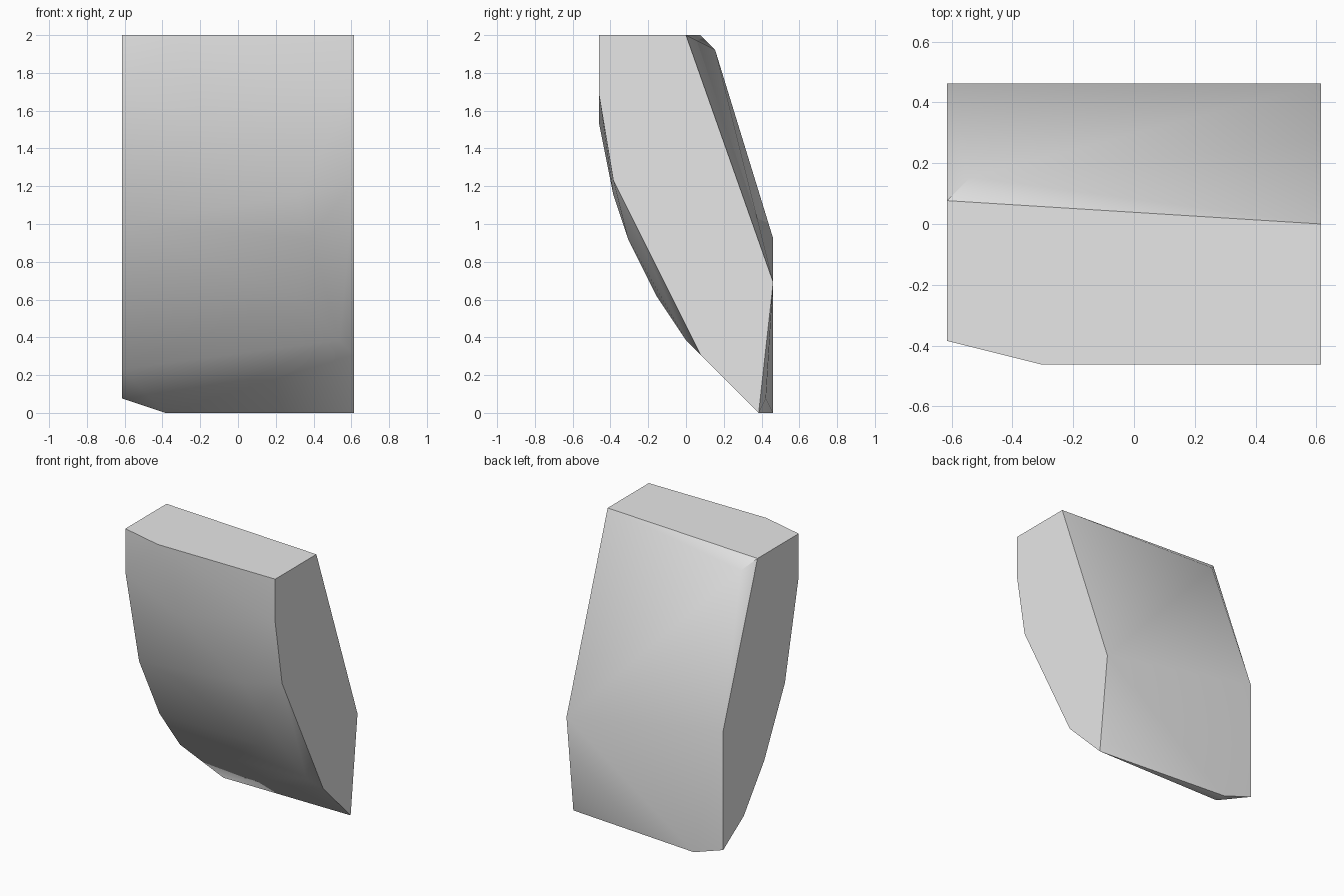
import bpy
import bmesh
import math

# Remove the default object only
default_cube = bpy.data.objects.get("Cube")
if default_cube:
    bpy.data.objects.remove(default_cube, do_unlink=True)

UNIT = 1 / 13          # the block sits on a regular lattice
HALF_WIDTH = 8         # lattice steps from the centre to each end


def make_material(name, colour):
    material = bpy.data.materials.new(name)
    material.use_nodes = True
    material.diffuse_color = colour
    shader = material.node_tree.nodes["Principled BSDF"]
    shader.inputs["Base Color"].default_value = colour
    return material


def end_profile(x, outline):
    """Place a side outline of (y, z) pairs at one end of the block."""
    return [(x, y, z) for y, z in outline]


def hull_object(name, points, material):
    """Wrap the points in a closed convex shell with smooth shading."""
    bm = bmesh.new()
    for point in points:
        bm.verts.new([c * UNIT for c in point])
    bmesh.ops.convex_hull(bm, input=list(bm.verts))
    loose = [v for v in bm.verts if not v.link_faces]
    bmesh.ops.delete(bm, geom=loose, context="VERTS")
    bmesh.ops.dissolve_limit(bm, angle_limit=math.radians(0.5),
                             verts=list(bm.verts), edges=list(bm.edges))
    bmesh.ops.recalc_face_normals(bm, faces=list(bm.faces))
    mesh = bpy.data.meshes.new(name)
    bm.to_mesh(mesh)
    bm.free()
    mesh.materials.append(material)
    obj = bpy.data.objects.new(name, mesh)
    bpy.context.collection.objects.link(obj)
    bpy.ops.object.select_all(action="DESELECT")
    obj.select_set(True)
    bpy.context.view_layer.objects.active = obj
    bpy.ops.object.shade_smooth_by_angle(angle=math.radians(40))
    return obj


# Flat ends
left_end = end_profile(HALF_WIDTH, [
    (-6, 26), (0, 26), (6, 9), (5, 0), (1, 4), (-5, 16), (-6, 22)])
right_end = end_profile(-HALF_WIDTH, [
    (-5, 26), (1, 26), (6, 12), (6, 1), (3, 3), (0, 7), (-3, 13), (-5, 22)])

# Bulge of the curved front between the ends
front_bulge = [(-4, -6, 26), (-2, -6, 20), (4, -5, 15),
               (5, -4, 12), (4, -2, 8), (7, 0, 5)]

# Chipped corners at the back and the underside
corners = [(-7, 2, 25), (-5, 5, 0), (-5, 6, 0), (7, 5.5, 1)]

grey = make_material("light_grey", (0.8, 0.8, 0.8, 1))
hull_object("curved_block", left_end + right_end + front_bulge + corners, grey)
